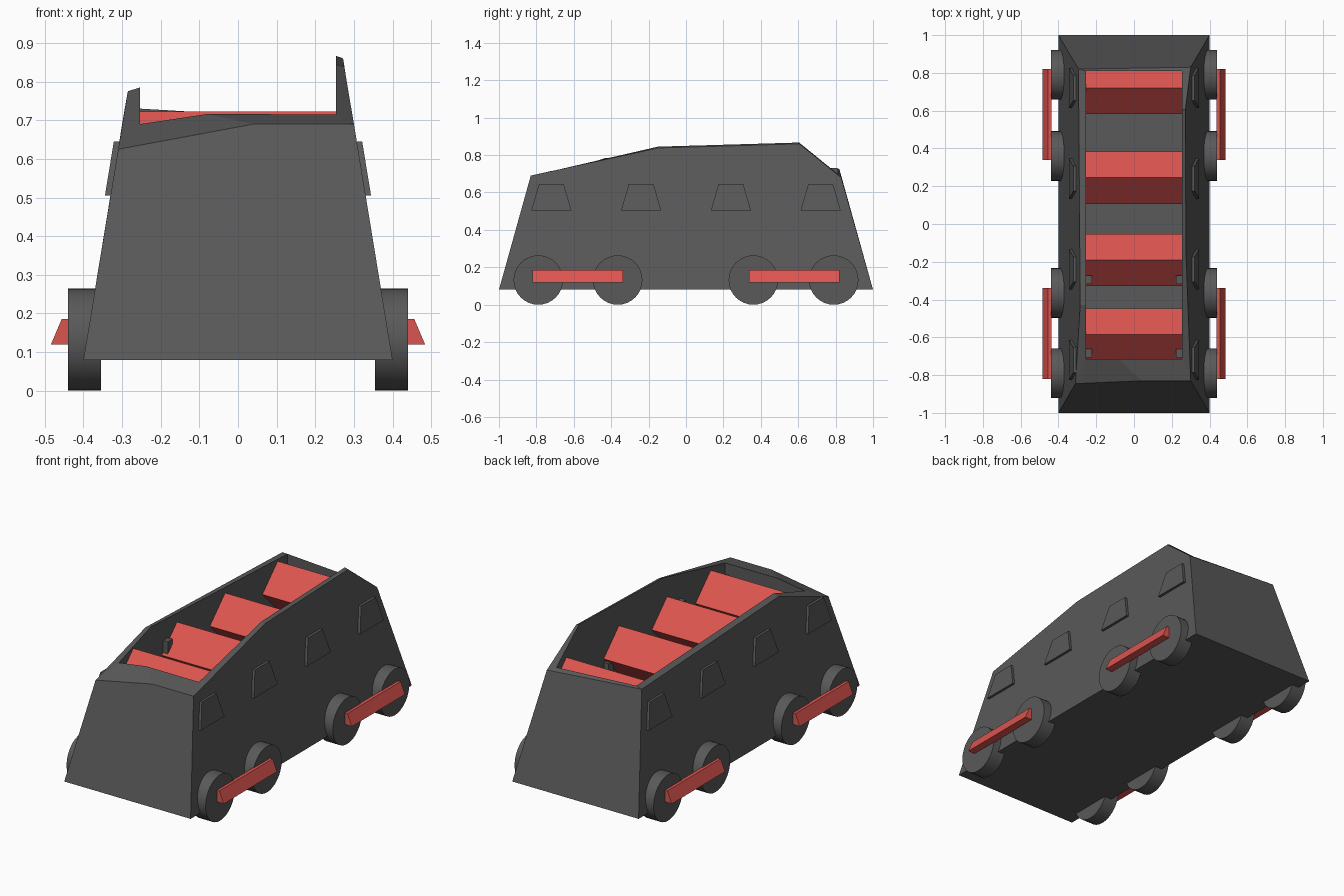
import bpy, bmesh, math
from mathutils import Matrix, Vector

if "Cube" in bpy.data.objects:
    bpy.data.objects.remove(bpy.data.objects["Cube"])


def material(name, rgb):
    m = bpy.data.materials.new(name)
    m.diffuse_color = (*rgb, 1)
    m.use_nodes = True
    m.node_tree.nodes["Principled BSDF"].inputs["Base Color"].default_value = m.diffuse_color
    return m


GREY = material("dark grey", (0.10, 0.10, 0.10))
RED = material("coral red", (0.72, 0.09, 0.08))


def finish(bm, name, mat):
    bmesh.ops.recalc_face_normals(bm, faces=bm.faces[:])
    me = bpy.data.meshes.new(name)
    bm.to_mesh(me)
    bm.free()
    me.materials.append(mat)
    ob = bpy.data.objects.new(name, me)
    bpy.context.collection.objects.link(ob)
    return ob


def prism(name, loop_a, loop_b, mat):
    """Closed solid between two matching loops of points."""
    bm = bmesh.new()
    a = [bm.verts.new(p) for p in loop_a]
    b = [bm.verts.new(p) for p in loop_b]
    bm.faces.new(a)
    bm.faces.new(b)
    n = len(a)
    for i in range(n):
        j = (i + 1) % n
        bm.faces.new((a[i], a[j], b[j], b[i]))
    return finish(bm, name, mat)


def box(name, x, y, z, mat):
    return prism(name, [(x[0], p, q) for p, q in ((y[0], z[0]), (y[1], z[0]), (y[1], z[1]), (y[0], z[1]))],
                 [(x[1], p, q) for p, q in ((y[0], z[0]), (y[1], z[0]), (y[1], z[1]), (y[0], z[1]))], mat)


# Open hull: uneven outer rim, inner rim and a cabin floor
outer = [(-.31, -.845, .625), (-.285, -.43, .775), (-.294, .82, .725), (.30, .83, .68),
         (.272, .605, .86), (.275, -.15, .838), (.30, -.83, .69), (.04, -.83, .69)]
inner = [(-.253, -.715, .69), (-.253, -.43, .785), (-.253, .81, .73), (.253, .81, .70),
         (.253, .605, .867), (.253, -.15, .845), (.253, -.715, .715), (-.08, -.715, .716)]
bm = bmesh.new()
o = [bm.verts.new(p) for p in outer]
i_ = [bm.verts.new(p) for p in inner]
f = [bm.verts.new((p[0], p[1], .30)) for p in inner]
fl, bl, br, fr = [bm.verts.new((x, y, .08)) for x, y in ((-.4, -1), (-.4, 1), (.4, 1), (.4, -1))]
for k in range(8):
    j = (k + 1) % 8
    bm.faces.new((o[k], o[j], i_[j], i_[k]))
    bm.faces.new((i_[k], i_[j], f[j], f[k]))
bm.faces.new(f)
bm.faces.new((fl, bl, br, fr))
bm.faces.new((fl, o[0], o[1], o[2], bl))
bm.faces.new((bl, o[2], o[3], br))
bm.faces.new((br, o[3], o[4], o[5], o[6], fr))
bm.faces.new((fr, o[6], o[7], o[0], fl))
finish(bm, "hull", GREY)

# Benches: square beams turned on edge across the cabin
for n, y in enumerate((-.585, -.19, .245, .72)):
    r, zc = .138, .585
    ring = [(y, zc + r), (y + r, zc), (y, zc - r), (y - r, zc)]
    if n == 3:
        # the rear bench stops inside the back wall
        ring = [(y, zc + r), (.83, zc + r - .11), (.83, zc - r + .11), (y, zc - r), (y - r, zc)]
    prism(f"bench_{n + 1}", [(-.254, p, q) for p, q in ring], [(.254, p, q) for p, q in ring], RED)

# Small wall brackets by the two front benches and behind the third
for s, side in ((-1, "left"), (1, "right")):
    for n, (y, z) in enumerate(((-.685, .62), (-.295, .63), (.36, .53))):
        xs = sorted((s * .254, s * .222))
        box(f"bracket_{side}_{n + 1}", xs, (y - .022, y + .022), (z - .04, z + .035), GREY)

for s, side in ((-1, "left"), (1, "right")):
    # Raised window plates following the sloped sides
    for n, y in enumerate((-.72, -.24, .24, .72)):
        quad = [(-.107, .505), (.107, .505), (.066, .645), (-.066, .645)]

        def loop(offset):
            return [(s * (.4 - (z - .08) * .164 + offset), y + dy, z) for dy, z in quad]
        prism(f"window_{side}_{n + 1}", loop(-.01), loop(.014), GREY)

    # Wheels
    for n, y in enumerate((-.79, -.365, .36, .79)):
        bm = bmesh.new()
        bmesh.ops.create_cone(bm, cap_ends=True, segments=32, radius1=.132, radius2=.132, depth=.085,
                              matrix=Matrix.Translation((s * .3975, y, .132)) @ Matrix.Rotation(math.pi / 2, 4, 'Y'))
        ob = finish(bm, f"wheel_{side}_{n + 1}", GREY)
        bpy.context.view_layer.objects.active = ob
        ob.select_set(True)
        bpy.ops.object.shade_smooth_by_angle(angle=math.radians(30))
        ob.select_set(False)

    # Wedge-shaped coupling rods joining each wheel pair
    for n, (y0, y1) in enumerate(((-.82, -.338), (.338, .82))):
        sec = [(.436, .12), (.484, .12), (.456, .186), (.436, .186)]
        prism(f"coupling_rod_{side}_{n + 1}", [(s * x, y0, z) for x, z in sec],
              [(s * x, y1, z) for x, z in sec], RED)
